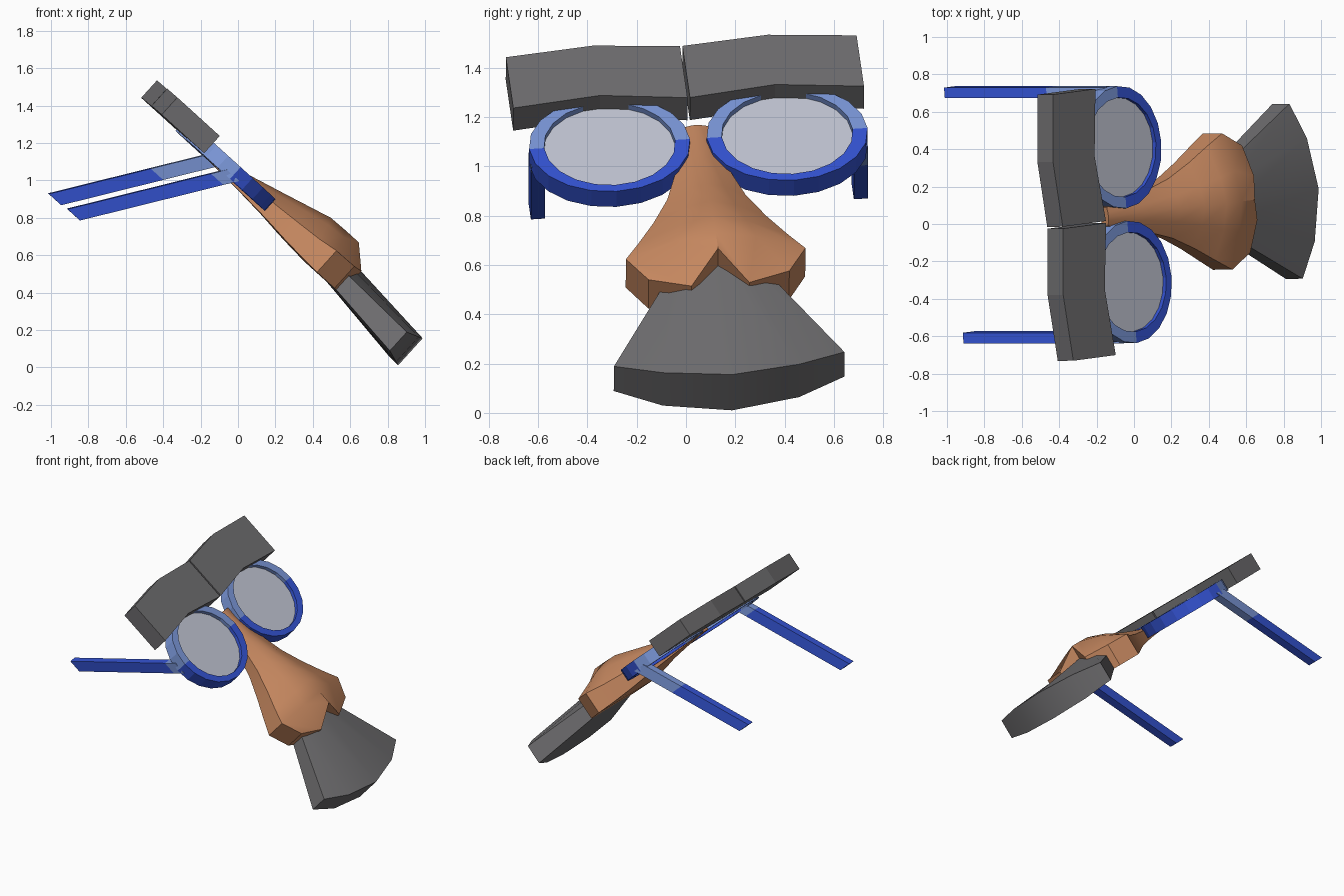
import bpy, bmesh, math
from mathutils import Vector

if "Cube" in bpy.data.objects:
    bpy.data.objects.remove(bpy.data.objects["Cube"])

# Tilted frame of the mask: R = across, N = outward, U = towards the brows
R = Vector((-0.076, 0.994, 0.062)).normalized()
N = Vector((0.672, 0.005, 0.741)).normalized()
U = N.cross(R)
O = Vector((-0.055, 0.05, 1.095))
N0 = 0.775


def loc(u, v, n):
    return O + R * u + U * v + N * (n - N0)


def material(name, rgb):
    m = bpy.data.materials.new(name)
    lin = [((c / 255 + 0.055) / 1.055) ** 2.4 for c in rgb]
    m.diffuse_color = (*lin, 1)
    m.use_nodes = True
    m.node_tree.nodes["Principled BSDF"].inputs["Base Color"].default_value = m.diffuse_color
    return m


skin = material("skin", (197, 135, 95))
hair = material("dark_grey_hair", (110, 109, 111))
blue = material("blue", (52, 83, 210))
light_blue = material("light_blue", (122, 150, 215))
glass = material("lens_grey", (193, 197, 210))


def build(name, verts, faces, mats, rule=None, smooth=None):
    """Mesh from points and faces; rule(face index) picks the material."""
    bm = bmesh.new()
    vs = [bm.verts.new(p) for p in verts]
    for i, f in enumerate(faces):
        face = bm.faces.new([vs[k] for k in f])
        face.material_index = rule(i) if rule else 0
    bmesh.ops.recalc_face_normals(bm, faces=bm.faces)
    me = bpy.data.meshes.new(name)
    bm.to_mesh(me)
    bm.free()
    for m in mats:
        me.materials.append(m)
    ob = bpy.data.objects.new(name, me)
    bpy.context.collection.objects.link(ob)
    if smooth:
        bpy.context.view_layer.objects.active = ob
        ob.select_set(True)
        bpy.ops.object.shade_smooth_by_angle(angle=math.radians(smooth))
        ob.select_set(False)
    return ob


def loft(name, loops, mats, rule=None, smooth=None, closed=False, strip_caps=False):
    """Skin a row of equal closed loops."""
    k, m = len(loops[0]), len(loops)
    verts = [p for l in loops for p in l]
    faces = [(a * k + j, a * k + (j + 1) % k, (a + 1) % m * k + (j + 1) % k, (a + 1) % m * k + j)
             for a in range(m if closed else m - 1) for j in range(k)]
    if not closed:
        for b in (0, (m - 1) * k):
            if strip_caps:   # front and back halves are joined by quads
                faces += [(b + j, b + j + 1, b + k - 2 - j, b + k - 1 - j) for j in range(k // 2 - 1)]
            else:
                faces.append(tuple(range(b, b + k)))
    return build(name, verts, faces, mats, rule, smooth)


SEG = 20


def oval(s, ru, rv, n):
    return [loc(s * 0.362 + ru * math.cos(t), rv * math.sin(t), n)
            for t in (2 * math.pi * i / SEG for i in range(SEG))]


T = Vector((-0.968, 0, -0.24))   # direction of the temple arms

for s, side in ((1, "right"), (-1, "left")):
    # Lens rim: light blue upper half, blue lower half
    loft(side + "_rim",
         [oval(s, 0.328, 0.287, 0.80), oval(s, 0.328, 0.287, 0.715),
          oval(s, 0.267, 0.248, 0.715), oval(s, 0.267, 0.248, 0.80)],
         [blue, light_blue], rule=lambda i: int(i % SEG < SEG // 2), closed=True)
    # Lens
    loft(side + "_lens", [oval(s, 0.27, 0.25, 0.775), oval(s, 0.27, 0.25, 0.745)], [glass])
    # Temple arm with a light part near the hinge
    root = [loc(s * (0.362 + a), b, 0.74) for a, b in
            ((0.268, -0.045), (0.325, -0.045), (0.325, 0.045), (0.268, 0.045))]
    split = 0.36 if s > 0 else 0.1
    loft(side + "_temple_arm", [[p + T * d for p in root] for d in (0, 0.88 * split, 0.88)],
         [blue, light_blue], rule=lambda i: int(i < 4 or i == 8))
    # Eyebrow: slightly arched slab
    loft(side + "_eyebrow",
         [[loc(s * u - 0.02, v, n) for v, n in ((b, 0.724), (b, 0.848), (t, 0.848), (t, 0.724))]
          for u, b, t in ((0.005, 0.197, 0.51), (0.357, 0.243, 0.545), (0.715, 0.2, 0.508))], [hair])


def sheet_loop(pts):
    """pts: half row (u, v, front n, back n) from centre outwards, mirrored."""
    row = [(-u, v, f, b) for u, v, f, b in reversed(pts[1:])] + pts
    return ([loc(u, v, f) for u, v, f, b in row] +
            [loc(u, v, b) for u, v, f, b in reversed(row)])


# Nose: rows from the bridge to the wings, ending in a notched underside
nose = []
for v, w, edge, ridge, back in ((0.11, 0.05, 0.765, 0.775, 0.715),
                                (-0.12, 0.095, 0.77, 0.80, 0.705),
                                (-0.335, 0.16, 0.78, 0.855, 0.69),
                                (-0.48, 0.23, 0.79, 0.893, 0.675),
                                (-0.61, 0.305, 0.80, 0.927, 0.665),
                                (-0.715, 0.366, 0.815, 0.93, 0.66)):
    mid = edge + (ridge - edge) * 0.7
    nose.append(sheet_loop([(0, v, ridge, back), (w * 0.45, v, mid, back), (w, v, edge, back)]))
nose.append(sheet_loop([(0, -0.81, 0.93, 0.66), (0.118, -0.912, 0.825, 0.66),
                        (0.287, -0.85, 0.818, 0.66)]))
loft("nose", nose, [skin], smooth=35, strip_caps=True)

# Moustache: fan that widens downwards
top = sheet_loop([(0, -0.77, 0.838, 0.665), (0.1, -0.77, 0.81, 0.668), (0.19, -0.77, 0.765, 0.672)])
low = sheet_loop([(0, -1.41, 0.78, 0.584), (0.278, -1.362, 0.77, 0.59), (0.47, -1.278, 0.745, 0.61)])
loft("moustache", [top, low], [hair], smooth=35, strip_caps=True)
